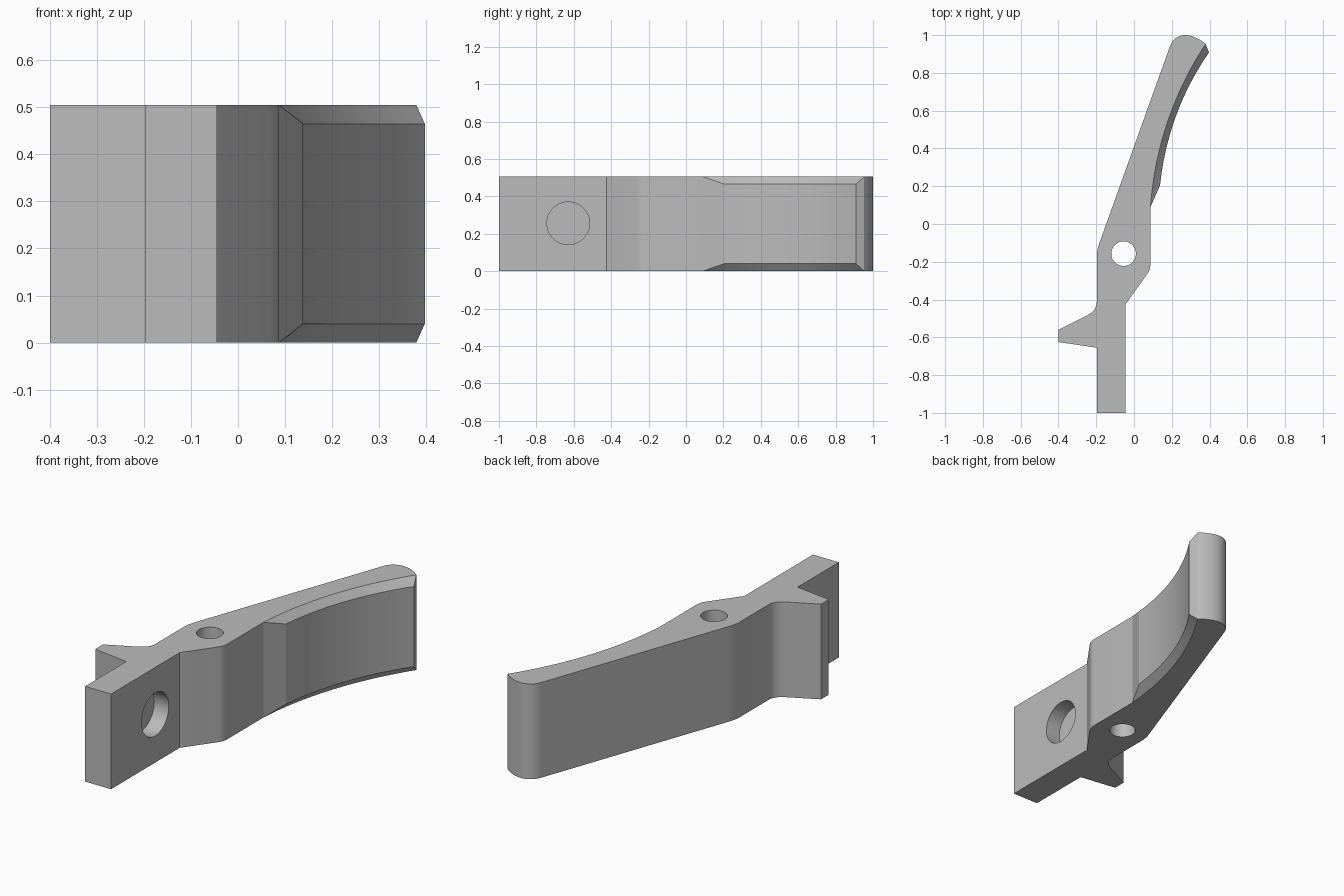
import bpy, bmesh, math
from mathutils import Vector

if "Cube" in bpy.data.objects:
    bpy.data.objects.remove(bpy.data.objects["Cube"])

HEIGHT, CHAMFER = 0.505, 0.04


def bezier(points, steps):
    """Sample a Bezier curve of any degree by repeated interpolation."""
    samples = []
    for i in range(steps + 1):
        level = [Vector(p) for p in points]
        while len(level) > 1:
            level = [a.lerp(b, i / steps) for a, b in zip(level, level[1:])]
        samples.append(level[0])
    return samples


def outline(grip_start, grip_control, grip_end):
    """Closed lever outline; only the concave grip edge varies."""
    path = [Vector(p) for p in ((-0.197, -1), (-0.045, -1), (-0.045, -0.425))]
    path += bezier([(0.07, -0.265), (0.087, -0.24), (0.087, -0.21)], 6)
    path.append(Vector((0.087, 0.09)))
    path += bezier([grip_start, grip_control, grip_end], 24)
    path += bezier([(0.379, 0.953), (0.30, 1.022), (0.215, 1.012), (0.19, 0.94)], 16)
    path += bezier([(-0.18, -0.092), (-0.197, -0.135), (-0.197, -0.175)], 6)
    path += bezier([(-0.197, -0.41), (-0.197, -0.457), (-0.245, -0.482)], 8)
    path += [Vector(p) for p in ((-0.4, -0.56), (-0.4, -0.625), (-0.197, -0.655))]
    return path


def cutter(name, radius, depth, location, rotation=(0, 0, 0)):
    bpy.ops.mesh.primitive_cylinder_add(vertices=48, radius=radius, depth=depth,
                                        location=location, rotation=rotation)
    obj = bpy.context.object
    obj.name = name
    obj.hide_render = True
    return obj


# Lever body: outline layers, with the grip edge chamfered at top and bottom
face_edge = outline((0.087, 0.09), (0.122, 0.56), (0.379, 0.953))
grip_edge = outline((0.138, 0.205), (0.179, 0.592), (0.397, 0.908))
layers = [(face_edge, 0), (grip_edge, CHAMFER),
          (grip_edge, HEIGHT - CHAMFER), (face_edge, HEIGHT)]
bm = bmesh.new()
rings = [[bm.verts.new((p.x, p.y, z)) for p in path] for path, z in layers]
for low, high in zip(rings, rings[1:]):
    for i in range(len(low)):
        j = (i + 1) % len(low)
        bm.faces.new((low[i], low[j], high[j], high[i]))
bm.faces.new(rings[0][::-1])
bm.faces.new(rings[-1])
bmesh.ops.remove_doubles(bm, verts=bm.verts, dist=0.0005)
bmesh.ops.dissolve_degenerate(bm, edges=bm.edges, dist=0.0005)
# Merge the flat wall strips that need no middle rows
bmesh.ops.dissolve_limit(bm, angle_limit=0.001, verts=bm.verts, edges=bm.edges)
bmesh.ops.recalc_face_normals(bm, faces=bm.faces)
mesh = bpy.data.meshes.new("lever_body")
bm.to_mesh(mesh)
bm.free()
lever = bpy.data.objects.new("lever_body", mesh)
bpy.context.collection.objects.link(lever)

# Pivot hole right through, and a shallow round pocket in the side
cutters = [cutter("pivot_hole", 0.065, 1, (-0.055, -0.157, HEIGHT / 2)),
           cutter("side_pocket", 0.114, 0.17, (-0.045, -0.63, 0.256),
                  (0, math.pi / 2, 0))]
bpy.ops.object.select_all(action="DESELECT")
lever.select_set(True)
bpy.context.view_layer.objects.active = lever
for tool in cutters:
    mod = lever.modifiers.new(tool.name, "BOOLEAN")
    mod.operation, mod.solver, mod.object = "DIFFERENCE", "EXACT", tool
    bpy.ops.object.modifier_apply(modifier=mod.name)
for tool in cutters:
    bpy.data.objects.remove(tool)

# Plain grey finish
grey = bpy.data.materials.new("plain_grey")
grey.use_nodes = True
colour = (0.5, 0.5, 0.5, 1)
grey.diffuse_color = colour
grey.node_tree.nodes["Principled BSDF"].inputs["Base Color"].default_value = colour
lever.data.materials.clear()
lever.data.materials.append(grey)
bpy.ops.object.shade_smooth_by_angle(angle=math.radians(16))
